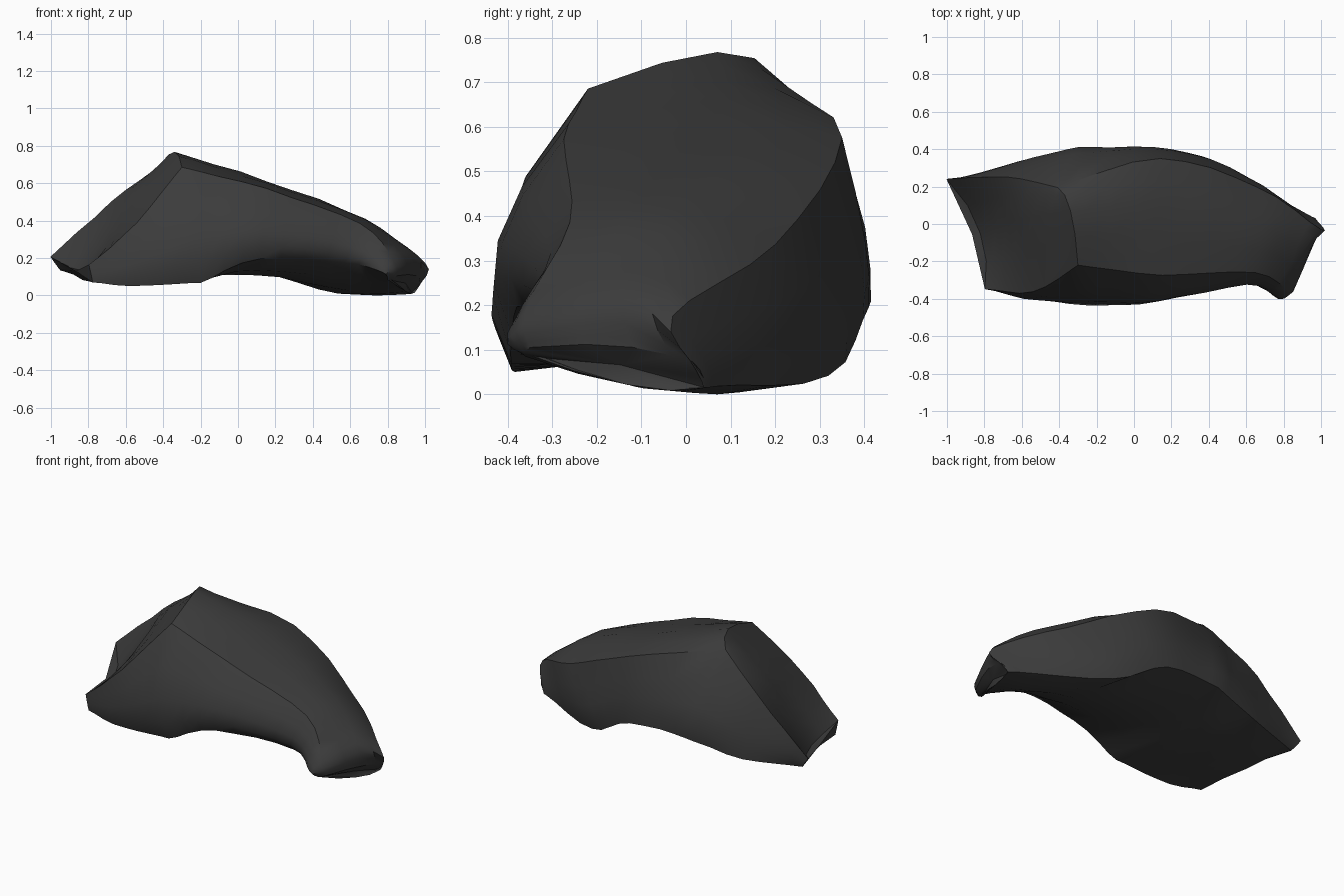
import bpy, bmesh, math
from mathutils import Vector, noise
from mathutils.geometry import interpolate_bezier

cube = bpy.data.objects.get("Cube")
if cube:
    bpy.data.objects.remove(cube, do_unlink=True)

# Dark stone colour
stone = bpy.data.materials.new("dark_stone")
stone.use_nodes = True
stone.diffuse_color = (0.045, 0.045, 0.045, 1)
stone.node_tree.nodes["Principled BSDF"].inputs["Base Color"].default_value = stone.diffuse_color

# Lengthwise rails of the boulder, from the -x tip to the +x end
front_foot = [(-.78, -.35, .06), (-.5, -.39, .045), (-.2, -.39, .065), (.12, -.38, .19),
              (.57, -.29, .17), (.77, -.4, .12), (.8, -.36, .08)]
front_brow = [(-.8, -.35, .16), (-.54, -.36, .38), (-.3, -.22, .68), (.15, -.27, .56),
              (.65, -.26, .38), (.83, -.36, .18), (.85, -.35, .1)]
crest = [(-.82, -.05, .12), (-.62, .02, .45), (-.34, .07, .765), (.15, .08, .605),
         (.68, -.02, .4), (.91, -.14, .23), (.95, -.12, .1)]
back_brow = [(-1, .24, .2), (-.68, .25, .49), (-.41, .2, .705), (.14, .35, .57),
             (.65, .2, .33), (1, -.03, .17), (.97, .03, .05)]
back_foot = [(-.95, .22, .13), (-.62, .335, .13), (-.27, .4, .2), (.1, .41, .19),
             (.42, .32, .035), (.9, .07, .01), (.93, .04, .01)]
underside = [(-.83, -.03, .08), (-.65, 0, .08), (-.3, 0, .09), (.1, 0, .1),
             (.6, 0, .02), (.87, -.12, .01), (.9, -.13, .02)]
front_bulge = [.005, .03, .1, .075, .045, .01, .005]
back_bulge = [.005, .02, .05, .015, .03, .01, .005]
peak, last = 2, len(crest) - 1
STEPS = 4


def belly(low, high, bulge, side):
    """Rail just below the middle of a flank, pushed outwards."""
    return [Vector(a).lerp(Vector(b), .4) + Vector((0, side * push, 0))
            for a, b, push in zip(low, high, bulge)]


def flow(rail):
    """Smooth path through a rail, with a sharp break at the peak."""
    rail = [Vector(p) for p in rail]
    path = []
    for s in range(last):
        a, b = rail[s], rail[s + 1]
        before = a if s in (0, peak) else rail[s - 1]
        after = b if s + 1 in (peak, last) else rail[s + 2]
        span = interpolate_bezier(a, a + (b - before) / 6, b - (after - a) / 6, b, STEPS + 1)
        path += span[:-1]
    return path + [rail[-1]]


def arc(a, b, c):
    """Points on the curve through a, b and c, leaving out c."""
    ts = [i / STEPS for i in range(STEPS)]
    return [a * (1 - t) * (1 - 2 * t) + b * 4 * t * (1 - t) + c * t * (2 * t - 1) for t in ts]


# Each side runs from one sharp rail over a middle rail to the next
sides = [(front_foot, belly(front_foot, front_brow, front_bulge, -1), front_brow),
         (front_brow, crest, back_brow),
         (back_brow, belly(back_foot, back_brow, back_bulge, 1), back_foot),
         (back_foot, underside, front_foot)]
paths = [[flow(rail) for rail in side] for side in sides]

# Skin the rings
bm = bmesh.new()
rings = []
for s in range(len(paths[0][0])):
    ring = [p for side in paths for p in arc(*[path[s] for path in side])]
    rings.append([bm.verts.new(p) for p in ring])
count = len(rings[0])
for lower, upper in zip(rings, rings[1:]):
    for i in range(count):
        j = (i + 1) % count
        bm.faces.new((lower[i], lower[j], upper[j], upper[i]))

# Close both ends
for ring in (rings[0], rings[-1]):
    middle = bm.verts.new(sum((v.co for v in ring), Vector()) / count)
    for i in range(count):
        bm.faces.new((ring[i], ring[(i + 1) % count], middle))
bmesh.ops.recalc_face_normals(bm, faces=bm.faces)

# Weathering: shallow dents
bm.normal_update()
shifts = [(v, v.normal * .012 * noise.noise(v.co * 5)) for v in bm.verts]
for v, shift in shifts:
    v.co += shift

# Rest the boulder on the ground
ground = min(v.co.z for v in bm.verts)
bmesh.ops.translate(bm, verts=bm.verts, vec=(0, 0, -ground))

mesh = bpy.data.meshes.new("boulder")
bm.to_mesh(mesh)
bm.free()
mesh.materials.append(stone)
boulder = bpy.data.objects.new("boulder", mesh)
bpy.context.collection.objects.link(boulder)
bpy.context.view_layer.objects.active = boulder
boulder.select_set(True)
bpy.ops.object.shade_smooth_by_angle(angle=math.radians(35))
